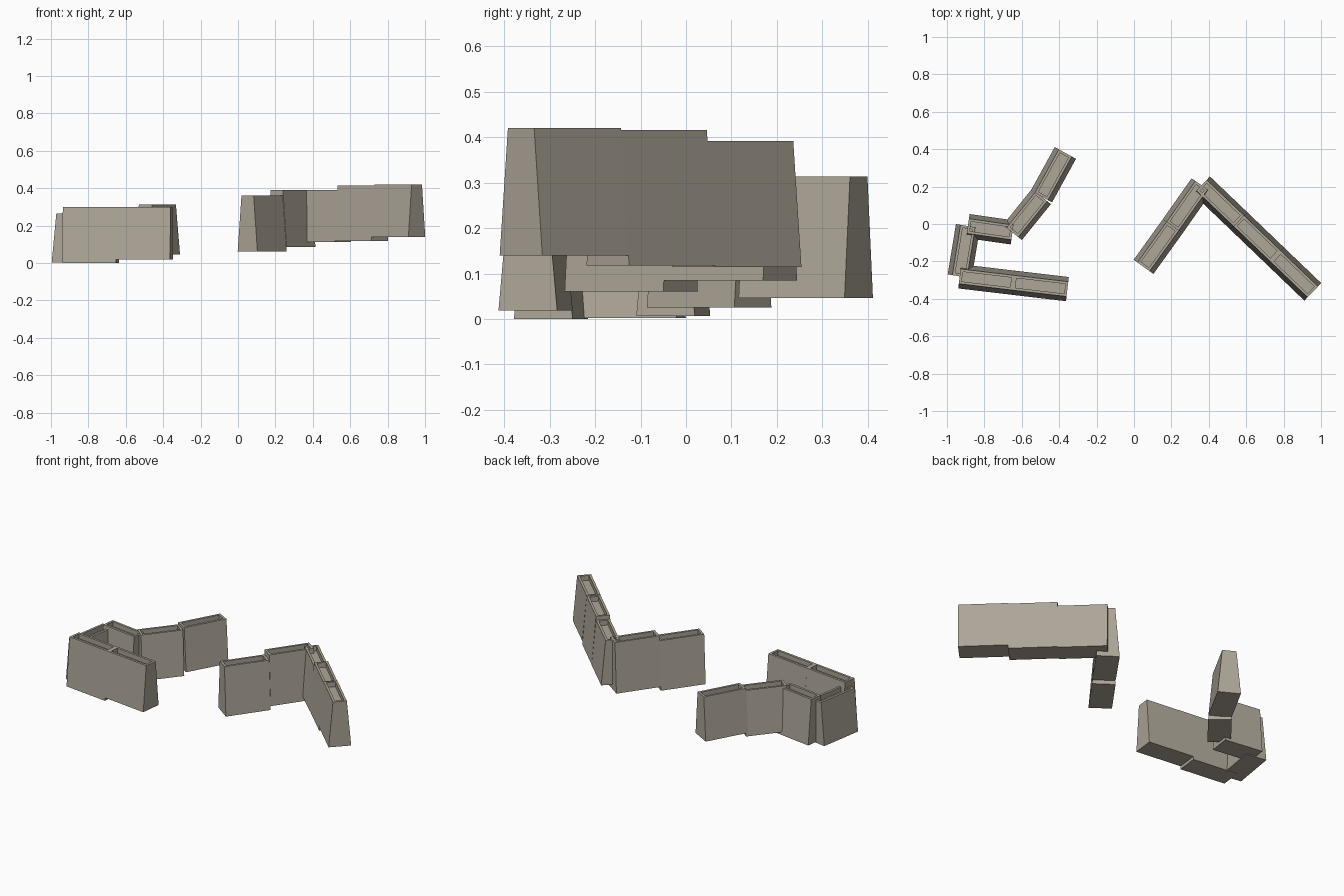
import bpy
import bmesh
import math
from mathutils import Vector

cube = bpy.data.objects.get("Cube")
if cube:
    bpy.data.objects.remove(cube, do_unlink=True)

BASE_WIDTH = 0.13
TOP_WIDTH = 0.08
RIM = 0.014
WALK_DEPTH = 0.03

stone = bpy.data.materials.new("warm_grey_stone")
stone.use_nodes = True
colour = (0.42, 0.38, 0.315, 1)
stone.diffuse_color = colour
stone.node_tree.nodes["Principled BSDF"].inputs["Base Color"].default_value = colour


def wall_section(name, start, end, bottom, top):
    """Wall block with battered sides and a sunken walkway on top."""
    start, end = Vector(start), Vector(end)
    run = end - start
    bm = bmesh.new()
    bmesh.ops.create_cube(bm, size=1)
    for v in bm.verts:
        width = TOP_WIDTH if v.co.z > 0 else BASE_WIDTH
        v.co = Vector((v.co.x * run.length, v.co.y * width,
                       (v.co.z + 0.5) * (top - bottom)))
    bm.normal_update()

    # sunken walkway between the parapets
    roof = max(bm.faces, key=lambda f: f.normal.z)
    bmesh.ops.inset_region(bm, faces=[roof], thickness=RIM, use_even_offset=True)
    floor = bmesh.ops.extrude_discrete_faces(bm, faces=[roof])["faces"][0]
    bmesh.ops.translate(bm, verts=floor.verts, vec=(0, 0, -WALK_DEPTH))

    mesh = bpy.data.meshes.new(name)
    bm.to_mesh(mesh)
    bm.free()
    mesh.materials.append(stone)
    obj = bpy.data.objects.new(name, mesh)
    middle = (start + end) / 2
    obj.location = (middle.x, middle.y, bottom)
    obj.rotation_euler.z = math.atan2(run.y, run.x)
    bpy.context.collection.objects.link(obj)


def wall_run(name, nodes, heights):
    """Chain of sections between neighbouring nodes."""
    for i, (bottom, top) in enumerate(heights):
        wall_section(f"{name}_section_{i + 1}", nodes[i], nodes[i + 1], bottom, top)


# winding wall on the -x side
wall_run("right_wall",
         [(-0.356, -0.348), (-0.645, -0.314), (-0.932, -0.28), (-0.888, -0.011),
          (-0.65, -0.045), (-0.495, 0.147), (-0.367, 0.38)],
         [(0.019, 0.30), (0.0, 0.30), (0.002, 0.265),
          (0.007, 0.285), (0.025, 0.30), (0.046, 0.313)])

# angled wall on the +x side
wall_run("left_wall",
         [(0.051, -0.229), (0.207, -0.012), (0.361, 0.207),
          (0.56, 0.017), (0.757, -0.172), (0.956, -0.363)],
         [(0.061, 0.361), (0.085, 0.392), (0.114, 0.392),
          (0.118, 0.416), (0.14, 0.42)])
